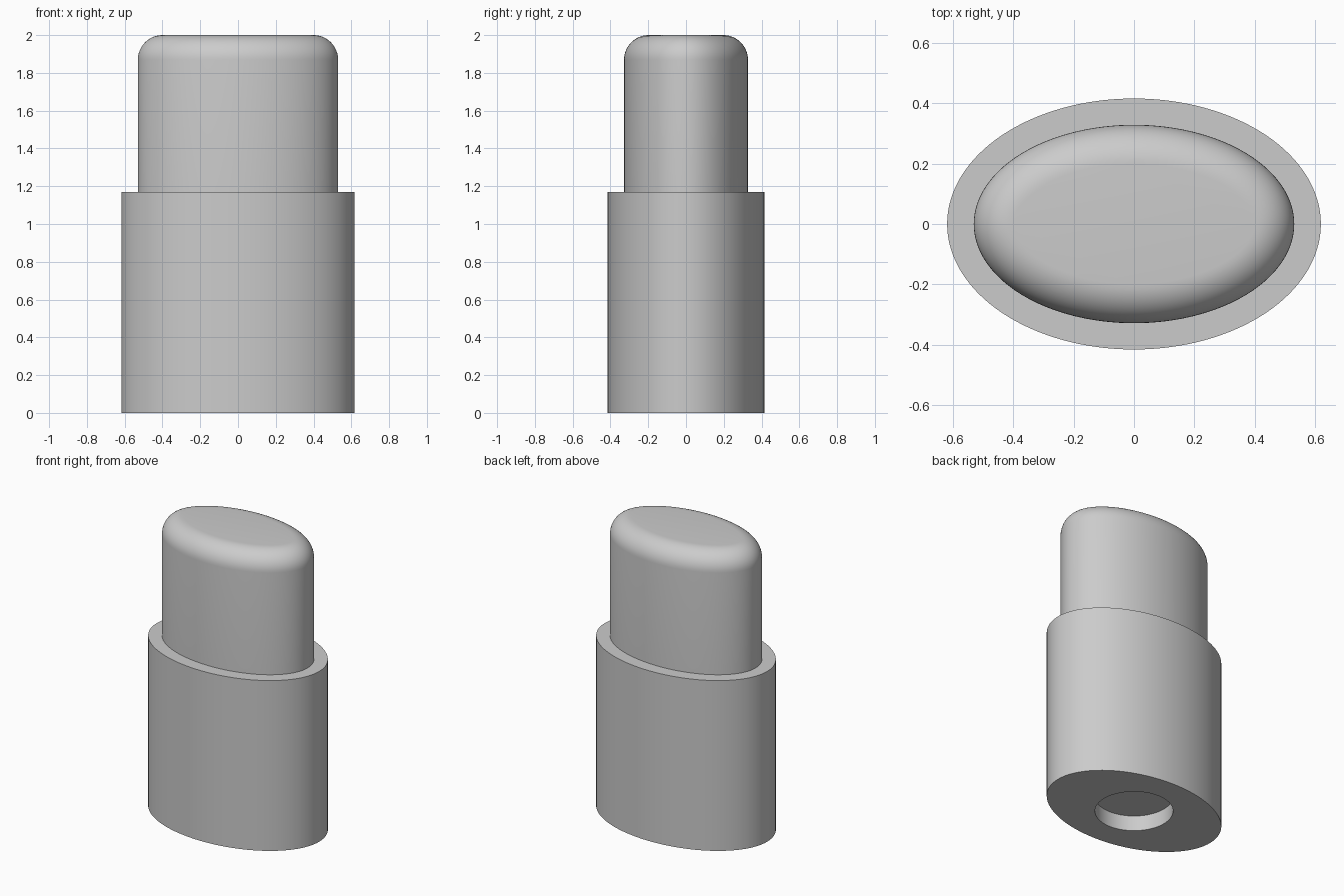
import bpy
import bmesh
from math import cos, sin, pi, hypot, radians

SEGMENTS = 128

cube = bpy.data.objects.get("Cube")
if cube:
    bpy.data.objects.remove(cube, do_unlink=True)

grey = bpy.data.materials.new("plain grey")
grey.use_nodes = True
grey.diffuse_color = (0.6, 0.6, 0.6, 1)
grey.node_tree.nodes["Principled BSDF"].inputs["Base Color"].default_value = (0.6, 0.6, 0.6, 1)


def oval(rx, ry, z, inset=0.0):
    """Ellipse points, moved inward along the outline's normal by inset."""
    points = []
    for i in range(SEGMENTS):
        t = 2 * pi * i / SEGMENTS
        nx, ny = ry * cos(t), rx * sin(t)
        n = hypot(nx, ny)
        points.append((rx * cos(t) - inset * nx / n, ry * sin(t) - inset * ny / n, z))
    return points


def loft(name, rings):
    """Skin a stack of rings and close both ends."""
    bm = bmesh.new()
    loops = [[bm.verts.new(p) for p in ring] for ring in rings]
    for low, high in zip(loops, loops[1:]):
        for i in range(SEGMENTS):
            j = (i + 1) % SEGMENTS
            bm.faces.new((low[i], low[j], high[j], high[i]))
    bm.faces.new(loops[0][::-1])
    bm.faces.new(loops[-1])
    bmesh.ops.recalc_face_normals(bm, faces=bm.faces)
    mesh = bpy.data.meshes.new(name)
    bm.to_mesh(mesh)
    bm.free()
    mesh.materials.append(grey)
    obj = bpy.data.objects.new(name, mesh)
    bpy.context.collection.objects.link(obj)
    bpy.ops.object.select_all(action="DESELECT")
    obj.select_set(True)
    bpy.context.view_layer.objects.active = obj
    bpy.ops.object.shade_smooth_by_angle(angle=radians(30))
    return obj


# Wide oval base with a shallow round recess underneath
BASE_TOP = 1.17
loft("base", [
    oval(0.243, 0.243, 0.105),
    oval(0.243, 0.243, 0),
    oval(0.618, 0.415, 0),
    oval(0.618, 0.415, BASE_TOP),
])

# Narrower oval upper body with a rounded top edge
FILLET, STEPS = 0.13, 12
rings = [oval(0.53, 0.328, BASE_TOP)]
for k in range(STEPS + 1):
    a = pi / 2 * k / STEPS
    rings.append(oval(0.53, 0.328, 2 - FILLET + FILLET * sin(a), FILLET * (1 - cos(a))))
loft("upper_body", rings)
